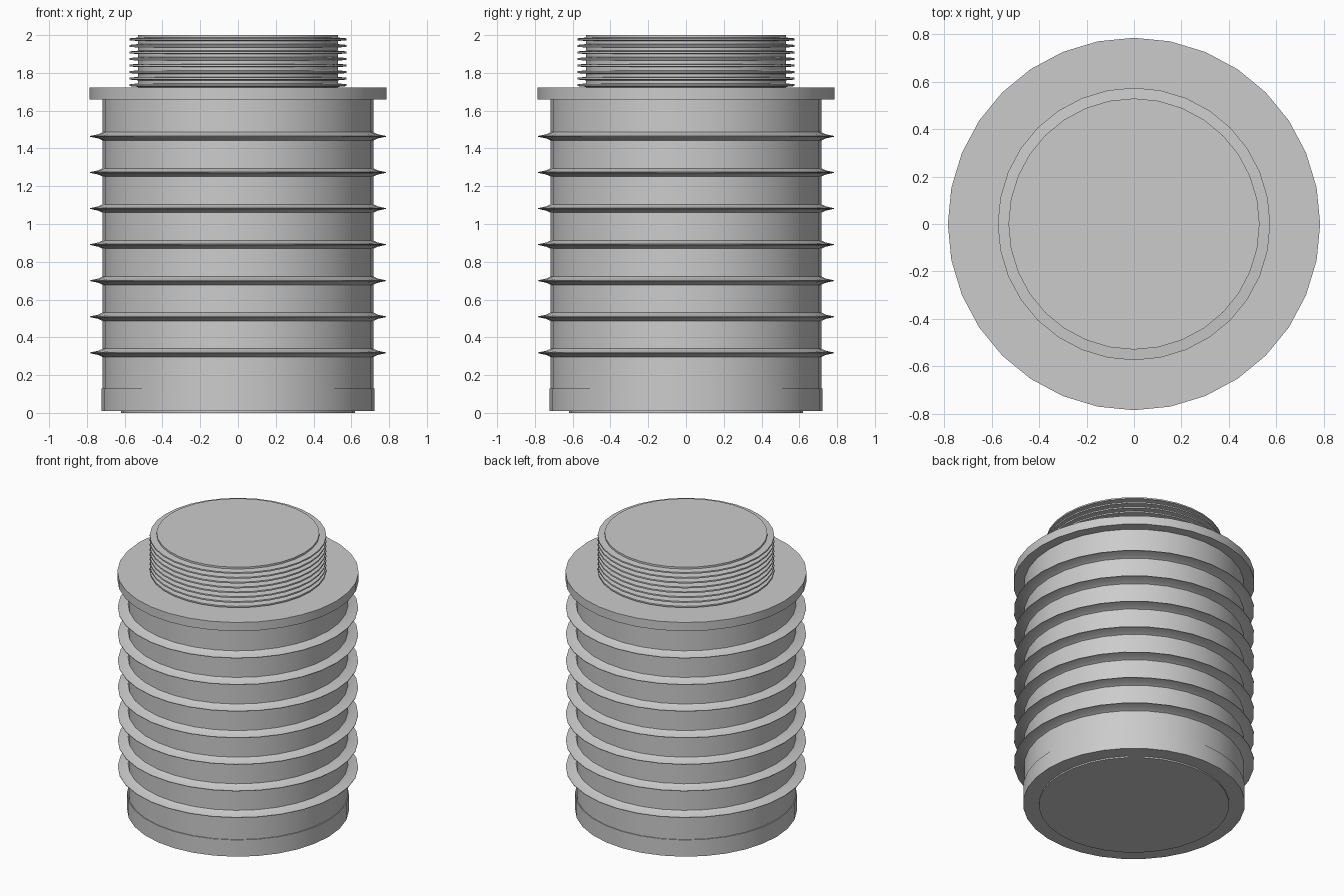
import bpy
import bmesh
import math

if "Cube" in bpy.data.objects:
    bpy.data.objects.remove(bpy.data.objects["Cube"])

SEGMENTS = 32


def lathe(name, profile):
    """Revolve an (r, z) profile about the z axis; points at r = 0 close the ends."""
    bm = bmesh.new()
    verts = [bm.verts.new((r, 0, z)) for r, z in profile]
    edges = [bm.edges.new(pair) for pair in zip(verts, verts[1:])]
    bmesh.ops.spin(bm, geom=verts + edges, cent=(0, 0, 0), axis=(0, 0, 1),
                   angle=math.tau, steps=SEGMENTS, use_duplicate=False)
    bmesh.ops.remove_doubles(bm, verts=bm.verts, dist=0.0005)
    bmesh.ops.recalc_face_normals(bm, faces=bm.faces)
    mesh = bpy.data.meshes.new(name)
    bm.to_mesh(mesh)
    bm.free()
    obj = bpy.data.objects.new(name, mesh)
    bpy.context.collection.objects.link(obj)
    bpy.ops.object.select_all(action='DESELECT')
    obj.select_set(True)
    bpy.context.view_layer.objects.active = obj
    bpy.ops.object.shade_smooth_by_angle(angle=math.radians(35))
    return obj


# Body: foot disc, base band and the main wall with seven thin pointed ribs
body = [(0, 0), (0.62, 0), (0.62, 0.01), (0.723, 0.01), (0.723, 0.13), (0.717, 0.13)]
for i in range(7):
    z = 0.318 + i * 0.191
    body += [(0.717, z - 0.022), (0.74, z - 0.011), (0.783, z - 0.002),
             (0.783, z + 0.002), (0.74, z + 0.011), (0.717, z + 0.022)]
body += [(0.717, 1.66), (0, 1.66)]
lathe("ribbed_body", body)

# Flat flange closing the top of the body
lathe("flange", [(0, 1.66), (0.786, 1.66), (0.786, 1.722), (0, 1.722)])

# Neck with eight close-set thread ridges
neck = [(0, 1.715), (0.53, 1.715)]
for i in range(8):
    z = 1.735 + i * 0.0347
    neck += [(0.53, z - 0.009), (0.575, z - 0.005),
             (0.575, z + 0.005), (0.53, z + 0.009)]
neck += [(0.53, 2.0), (0, 2.0)]
lathe("threaded_neck", neck)
